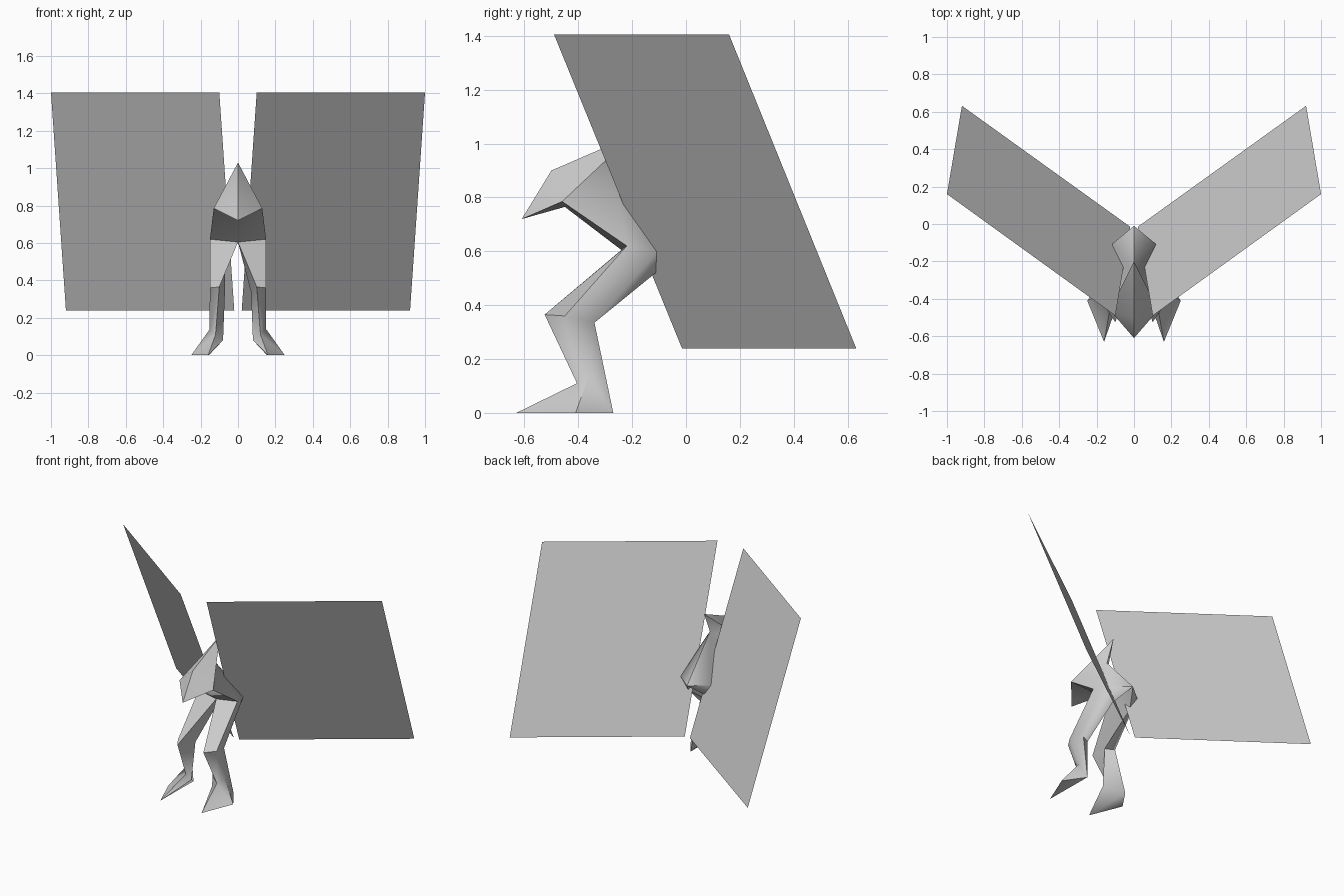
import bpy, bmesh, math

cube = bpy.data.objects.get("Cube")
if cube:
    bpy.data.objects.remove(cube, do_unlink=True)

# One plain grey for everything
grey = bpy.data.materials.new("light_grey")
grey.use_nodes = True
colour = (0.6, 0.6, 0.6, 1)
grey.diffuse_color = colour
grey.node_tree.nodes["Principled BSDF"].inputs["Base Color"].default_value = colour


def build(name, points, faces, sides):
    """Make a mesh from named points, repeated for each side sign in x."""
    bm = bmesh.new()
    for s in sides:
        v = {k: bm.verts.new((s * x, y, z)) for k, (x, y, z) in points.items()}
        for f in faces:
            loop = [v[k] for k in f.split()]
            bm.faces.new(loop if s > 0 else loop[::-1])
    bmesh.ops.remove_doubles(bm, verts=bm.verts, dist=0.0005)
    bmesh.ops.recalc_face_normals(bm, faces=bm.faces)
    me = bpy.data.meshes.new(name)
    bm.to_mesh(me)
    bm.free()
    me.materials.append(grey)
    ob = bpy.data.objects.new(name, me)
    bpy.context.collection.objects.link(ob)
    return ob


# Half of the body: crested head, torso, bent leg and pointed foot
body_points = {
    "peak": (0, -0.20, 1.03), "crown": (0, -0.50, 0.90), "snout": (0, -0.61, 0.72),
    "throat": (0, -0.45, 0.765), "jaw": (0.13, -0.46, 0.785), "neck": (0, -0.264, 0.883),
    "tail": (0, -0.01, 0.60),
    # hip ring
    "h0": (0.15, -0.22, 0.62), "h1": (0, -0.24, 0.605),
    "h2": (0.07, -0.125, 0.51), "h3": (0.115, -0.105, 0.60),
    # knee ring
    "k0": (0.15, -0.45, 0.36), "k1": (0.10, -0.525, 0.365),
    "k2": (0.07, -0.37, 0.335), "k3": (0.13, -0.34, 0.335),
    # ankle ring, ending in the heel
    "a0": (0.15, -0.36, 0.14), "a1": (0.12, -0.405, 0.11),
    "a2": (0.08, -0.40, 0.08), "a3": (0.155, -0.27, 0),
    "toe": (0.16, -0.63, 0), "outer": (0.25, -0.41, 0),
}
body_faces = [
    "peak crown jaw", "crown snout jaw", "snout throat jaw",
    "peak jaw neck", "neck jaw h0", "neck h0 h3", "neck h3 tail",
    "jaw throat h1 h0", "tail h3 h2", "tail h2 h1",
    "a0 outer a3", "a0 a1 outer", "a1 toe outer", "a1 a2 toe",
    "a2 a3 toe", "a3 outer toe",
]
# Thigh and shin walls between the rings
for upper, lower in (("h", "k"), ("k", "a")):
    for i in range(4):
        j = (i + 1) % 4
        body_faces.append(f"{upper}{i} {upper}{j} {lower}{j} {lower}{i}")

body = build("body", body_points, body_faces, (1, -1))
bpy.ops.object.select_all(action="DESELECT")
body.select_set(True)
bpy.context.view_layer.objects.active = body
bpy.ops.object.shade_smooth_by_angle(angle=math.radians(60))

# Flat slanted wing sheets
wing_points = {
    "a": (0.10, -0.49, 1.405), "b": (1.0, 0.16, 1.405),
    "c": (0.92, 0.632, 0.24), "d": (0.02, -0.015, 0.24),
}
for side, name in ((1, "left_wing"), (-1, "right_wing")):
    build(name, wing_points, ["a b c d"], (side,))
